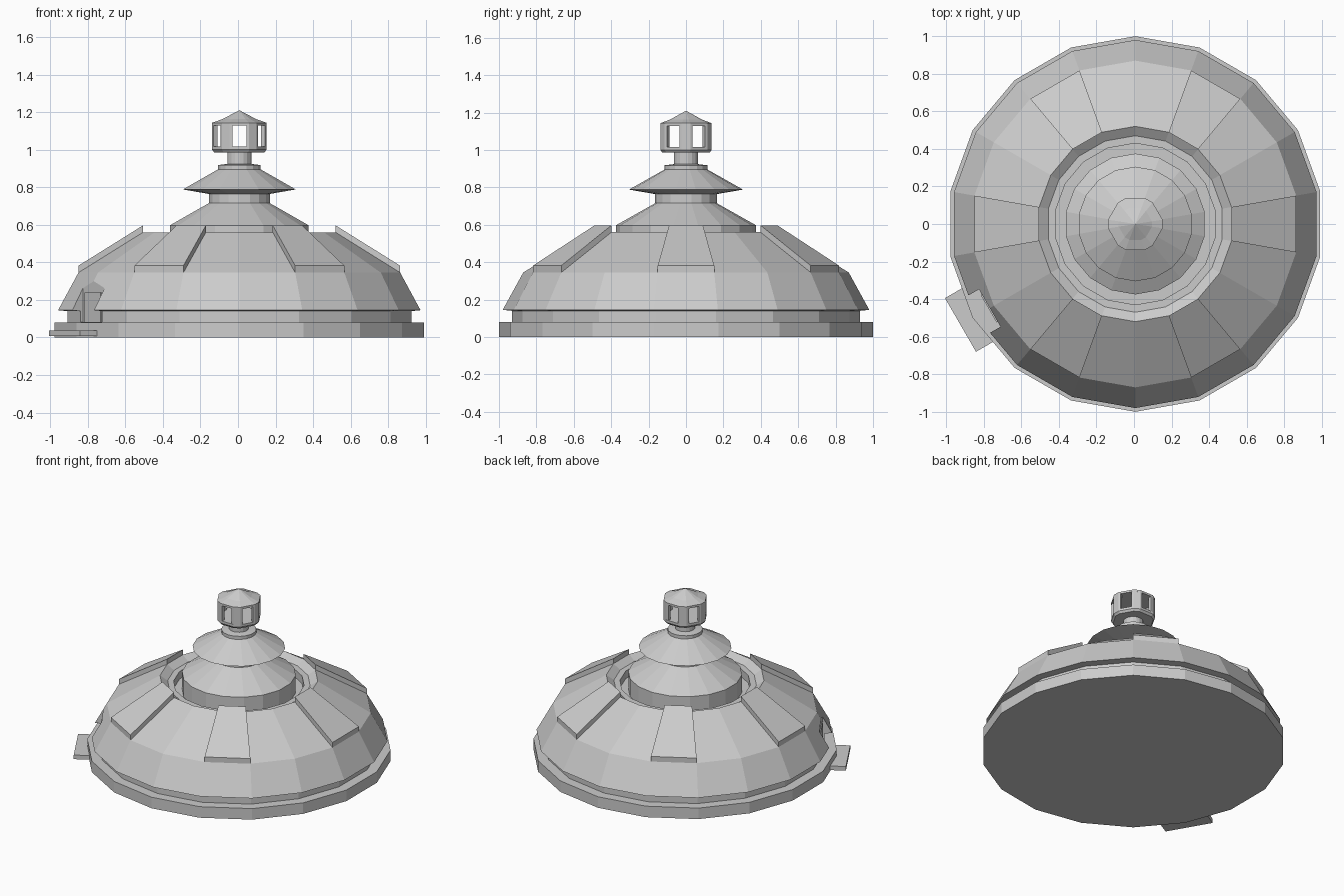
import bpy, bmesh
from math import cos, sin, radians, pi
from mathutils import Matrix, Vector

if "Cube" in bpy.data.objects:
    bpy.data.objects.remove(bpy.data.objects["Cube"])

CX = 0.007          # hub axis, slightly off because of the door step
SIDES = 18


def make(name, bm):
    bmesh.ops.remove_doubles(bm, verts=bm.verts, dist=1e-5)
    bmesh.ops.recalc_face_normals(bm, faces=bm.faces)
    me = bpy.data.meshes.new(name)
    bm.to_mesh(me)
    bm.free()
    ob = bpy.data.objects.new(name, me)
    ob.location.x = CX
    bpy.context.collection.objects.link(ob)
    return ob


def lathe(name, profile, angles=None):
    """Revolve (radius, z) points through the given angles; r = 0 closes the ends."""
    angles = angles or [10 + 360 / SIDES * k for k in range(SIDES)]
    bm = bmesh.new()
    rings = []
    for r, z in profile:
        if r == 0:
            rings.append([bm.verts.new((0, 0, z))] * len(angles))
        else:
            rings.append([bm.verts.new((r * cos(radians(a)), r * sin(radians(a)), z)) for a in angles])
    n = len(angles)
    for lo, hi in zip(rings, rings[1:]):
        for i in range(n):
            j = (i + 1) % n
            vs = list(dict.fromkeys([lo[i], lo[j], hi[j], hi[i]]))
            if len(vs) > 2:
                bm.faces.new(vs)
    return make(name, bm)


def radial_box(name, angle, r0, r1, width, z0, z1):
    """Box lying along a direction from the axis."""
    bm = bmesh.new()
    bmesh.ops.create_cube(bm, size=1)
    bm.transform(Matrix.Rotation(radians(angle), 4, 'Z')
                 @ Matrix.Translation(((r0 + r1) / 2, 0, (z0 + z1) / 2))
                 @ Matrix.Diagonal((r1 - r0, width, z1 - z0, 1)))
    return make(name, bm)


# Foundation slab and main dome with sunken centre
lathe("foundation", [(0, 0), (1, 0), (1, .08), (0, .08)])
dome = lathe("dome", [(0, .075), (.93, .075), (.93, .14), (.98, .145), (.87, .345), (.52, .56),
                      (.47, .525), (.43, .525), (.43, .47), (0, .47)])

# Raised roof panels, each covering one facet of the dome
for k in range(6):
    bm = bmesh.new()
    v = []
    for dz in (-.005, .037):
        for r, z, s in ((.87, .345, -10), (.87, .345, 10), (.52, .56, 10), (.52, .56, -10)):
            a = radians(60 * k + s)
            v.append(bm.verts.new((r * cos(a), r * sin(a), z + dz)))
    for f in ((0, 1, 2, 3), (4, 5, 6, 7), (0, 1, 5, 4), (1, 2, 6, 5), (2, 3, 7, 6), (3, 0, 4, 7)):
        bm.faces.new([v[i] for i in f])
    make(f"roof_panel_{k + 1}", bm)

# Doorway notch, door and step
DOOR = 210
cutter = radial_box("door_cutter", DOOR, .895, 1.2, .23, .081, .4)
cutter.hide_render = True
cutter.display_type = 'WIRE'
cut = dome.modifiers.new("doorway", 'BOOLEAN')
cut.operation = 'DIFFERENCE'
cut.object = cutter
radial_box("door", DOOR, .86, .902, .17, .08, .24)
radial_box("door_step", DOOR, .85, 1.075, .33, .007, .037)

# Central drum with conical roof
lathe("drum_roof", [(0, .46), (.375, .46), (.375, .597), (.165, .715), (.165, .765), (0, .765)])
# Upper flared roof with collar and neck
lathe("upper_roof", [(0, .764), (.165, .764), (.305, .788), (.115, .895), (.115, .918),
                     (.065, .924), (.065, .99), (0, .99)])

# Lantern: alternating wide window sides and narrow pillar sides
hexish = [60 * k + d for k in range(6) for d in (-9, 9)]
lathe("lantern_floor", [(0, .985), (.135, .985), (.147, 1.0), (.147, 1.017), (0, 1.017)], hexish)
lathe("lantern_cap", [(0, 1.128), (.147, 1.128), (.147, 1.143), (.09, 1.163), (0, 1.21)], hexish)
for k in range(6):
    bm = bmesh.new()
    mid, step = Vector((.145, 0)), Vector((cos(radians(120)), sin(radians(120)))) * .015
    corner = Vector((.145, .023))
    side = corner + step
    inner = side - Vector((cos(radians(30)), sin(radians(30)))) * .025
    half = [corner, side, inner]
    outline = half + [Vector((p.x, -p.y)) for p in reversed(half)]
    face = bm.faces.new([bm.verts.new((p.x, p.y, 1.01)) for p in outline])
    ext = bmesh.ops.extrude_face_region(bm, geom=[face])
    bmesh.ops.translate(bm, vec=(0, 0, .125),
                        verts=[e for e in ext["geom"] if isinstance(e, bmesh.types.BMVert)])
    bm.transform(Matrix.Rotation(k * pi / 3, 4, 'Z'))
    make(f"lantern_pillar_{k + 1}", bm)
